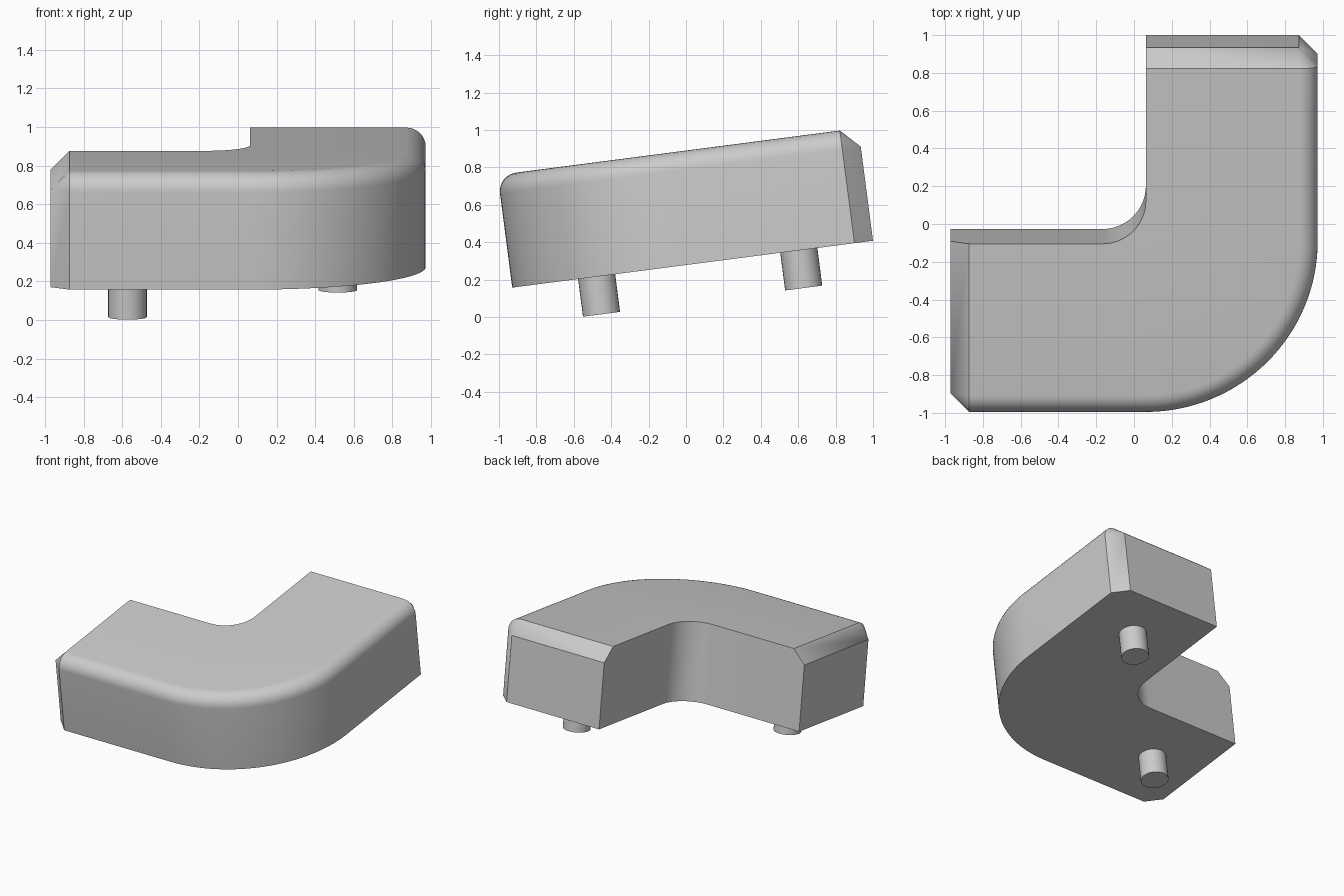
import bpy, bmesh
from math import sin, cos, pi, radians
from mathutils import Matrix, Vector

cube = bpy.data.objects.get("Cube")
if cube:
    bpy.data.objects.remove(cube, do_unlink=True)

SIZE, WIDTH, HEIGHT = 1.945, 0.91, 0.607   # footprint, arm width, thickness
EDGE = 0.1                                 # fillet radius and end chamfer
INNER_R = 0.23                             # radius of the inside bend
PIN_R, PIN_LEN, PIN_INSET = 0.1, 0.203, 0.4
ARC, ROUND = 32, 8

# Everything is built flat, then tipped up towards the back
tilt = Matrix.Translation((-SIZE / 2, -0.929, 0.157)) @ Matrix.Rotation(radians(7.4), 4, 'X')

grey = bpy.data.materials.new("light grey")
grey.use_nodes = True
grey.diffuse_color = (0.6, 0.6, 0.6, 1)
grey.node_tree.nodes["Principled BSDF"].inputs["Base Color"].default_value = (0.6, 0.6, 0.6, 1)


def add_object(name, bm):
    bmesh.ops.recalc_face_normals(bm, faces=bm.faces)
    bm.transform(tilt)
    mesh = bpy.data.meshes.new(name)
    bm.to_mesh(mesh)
    bm.free()
    mesh.materials.append(grey)
    obj = bpy.data.objects.new(name, mesh)
    bpy.context.collection.objects.link(obj)
    bpy.ops.object.select_all(action='DESELECT')
    obj.select_set(True)
    bpy.context.view_layer.objects.active = obj
    bpy.ops.object.shade_smooth_by_angle(angle=radians(30))
    return obj


def section(outer, normal, inner, chamfered=False):
    """Cross-section ring: filleted outside edge, square inside edge."""
    radius = 0 if chamfered else EDGE
    centre = outer - normal * EDGE
    top = HEIGHT - EDGE + radius
    ring = [(*(centre + normal * radius), 0)]
    for i in range(ROUND + 1):
        a = pi / 2 * i / ROUND
        ring.append((*(centre + normal * radius * cos(a)), HEIGHT - EDGE + radius * sin(a)))
    return ring + [(*inner, top), (*inner, 0)]


# Sections from the left-hand arm, round the bend, to the back arm
front, side = Vector((0, -1)), Vector((1, 0))
sections = [section(Vector((x, 0)), front, Vector((x, WIDTH)), x == 0) for x in (0, EDGE)]
outer_c = Vector((SIZE - WIDTH, WIDTH))
inner_c = Vector((SIZE - WIDTH - INNER_R, WIDTH + INNER_R))
for i in range(ARC + 1):
    a = pi / 2 * i / ARC
    n = Vector((sin(a), -cos(a)))
    sections.append(section(outer_c + n * WIDTH, n, inner_c + n * INNER_R))
for y in (SIZE - EDGE, SIZE):
    sections.append(section(Vector((SIZE, y)), side, Vector((SIZE - WIDTH, y)), y == SIZE))

# Body skinned over the sections
bm = bmesh.new()
rings = [[bm.verts.new(p) for p in s] for s in sections]
count = len(rings[0])
for a, b in zip(rings, rings[1:]):
    for i in range(count):
        j = (i + 1) % count
        bm.faces.new((a[i], a[j], b[j], b[i]))
bm.faces.new(rings[0])
bm.faces.new(rings[-1])
bmesh.ops.remove_doubles(bm, verts=bm.verts, dist=0.0001)
add_object("corner_body", bm)

# Round pins under each arm
pins = {"front_pin": (PIN_INSET, WIDTH / 2),
        "back_pin": (SIZE - WIDTH / 2, SIZE - PIN_INSET)}
for name, (x, y) in pins.items():
    bm = bmesh.new()
    bmesh.ops.create_cone(bm, cap_ends=True, segments=32, radius1=PIN_R, radius2=PIN_R,
                          depth=PIN_LEN, matrix=Matrix.Translation((x, y, -PIN_LEN / 2)))
    add_object(name, bm)
